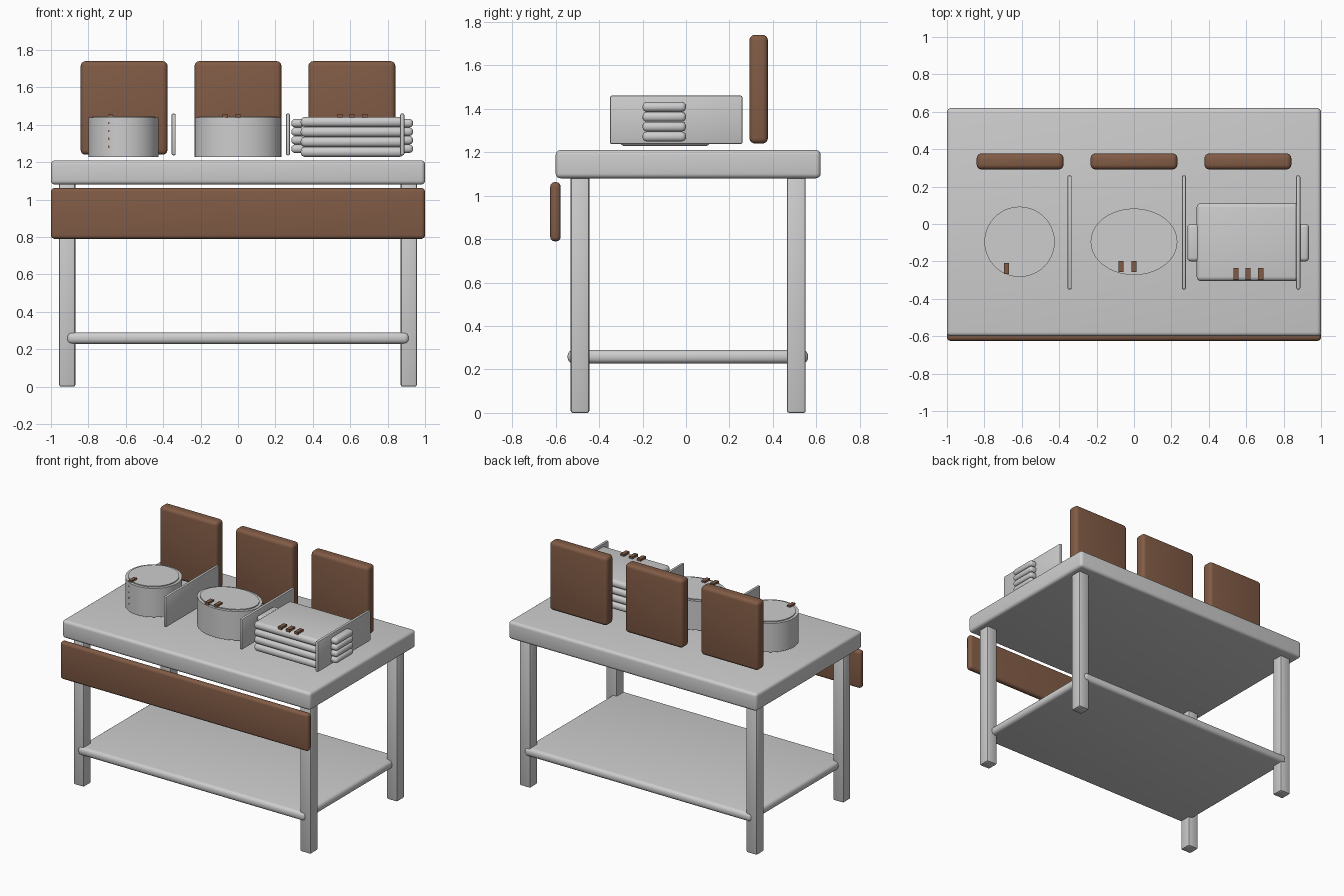
import bpy
import math

if "Cube" in bpy.data.objects:
    bpy.data.objects.remove(bpy.data.objects["Cube"])


def material(name, color):
    m = bpy.data.materials.new(name)
    m.diffuse_color = (*color, 1.0)
    m.use_nodes = True
    m.node_tree.nodes["Principled BSDF"].inputs["Base Color"].default_value = m.diffuse_color
    return m


GREY = material("light_grey", (0.61, 0.61, 0.61))
BROWN = material("wood_brown", (0.22, 0.105, 0.06))


def finish(obj, name, mat, bevel=0.0, segments=4):
    obj.name = name
    obj.data.materials.append(mat)
    bpy.ops.object.transform_apply(location=False, rotation=False, scale=True)
    if bevel:
        mod = obj.modifiers.new("rounding", "BEVEL")
        mod.width = bevel
        mod.segments = segments
        mod.limit_method = "ANGLE"
        mod.angle_limit = math.radians(40)
        bpy.ops.object.modifier_apply(modifier=mod.name)
    bpy.ops.object.shade_smooth_by_angle(angle=math.radians(32))
    return obj


def box(name, x, y, z, mat, bevel=0.0, segments=4):
    """Rounded box from (min, max) ranges."""
    ranges = (x, y, z)
    bpy.ops.mesh.primitive_cube_add(size=1, location=[(a + b) / 2 for a, b in ranges])
    obj = bpy.context.object
    obj.scale = [b - a for a, b in ranges]
    return finish(obj, name, mat, bevel, segments)


def drum(name, x, y, rx, ry, z, bevel=0.0):
    """Elliptical cylinder between two heights."""
    bpy.ops.mesh.primitive_cylinder_add(vertices=40, radius=1, depth=1,
                                        location=(x, y, (z[0] + z[1]) / 2))
    obj = bpy.context.object
    obj.scale = (rx, ry, z[1] - z[0])
    return finish(obj, name, GREY, bevel, 2)


# Table: top, legs, lower shelf and front board
box("table_top", (-1, 1), (-0.6, 0.62), (1.08, 1.21), GREY, 0.022)
for sx in (-1, 1):
    for yc in (-0.488, 0.508):
        xc = sx * 0.913
        box("leg", (xc - 0.043, xc + 0.043), (yc - 0.043, yc + 0.043),
            (0, 1.09), GREY, 0.01, 2)
box("lower_shelf", (-0.915, 0.915), (-0.545, 0.562), (0.228, 0.29), GREY, 0.026)
box("front_board", (-1, 1), (-0.625, -0.577), (0.79, 1.062), BROWN, 0.02)

# One upright panel and one divider per station
for i in range(3):
    xc = (i - 1) * 0.609
    box("back_panel", (xc - 0.232, xc + 0.232), (0.292, 0.377),
        (1.24, 1.74), BROWN, 0.025)
    xd = 0.267 + (i - 1) * 0.611
    box("divider", (xd - 0.011, xd + 0.011), (-0.35, 0.26),
        (1.237, 1.46), GREY, 0.008, 2)

# Round and oval containers with thin lids
for label, xc, rx, ry in (("round", -0.612, 0.188, 0.188), ("oval", 0.0, 0.232, 0.178)):
    drum(label + "_container", xc, -0.095, rx, ry, (1.228, 1.438))
    drum(label + "_lid", xc, -0.095, rx - 0.02, ry - 0.02, (1.436, 1.445))

# Stack of rounded trays with side handles
for i in range(4):
    z0 = 1.228 + i * 0.0535
    box("tray", (0.335, 0.885), (-0.305, 0.112), (z0, z0 + 0.0535), GREY, 0.024)
    zh = 1.272 + i * 0.0455
    for x in ((0.285, 0.355), (0.866, 0.936)):
        box("tray_handle", x, (-0.2, 0.0), (zh - 0.0225, zh + 0.0225), GREY, 0.02)

# Small brown clips on top of the containers
for xc, y in ((-0.07, (-0.257, -0.198)), (0.0, (-0.257, -0.198)),
              (0.545, (-0.297, -0.236)), (0.61, (-0.297, -0.236)),
              (0.678, (-0.297, -0.236))):
    box("clip", (xc - 0.014, xc + 0.014), y, (1.438, 1.457), BROWN)
# Clips layered down through the round container, tips just showing
for z in (1.283, 1.325, 1.367, 1.41, 1.45):
    box("round_clip", (-0.694, -0.668), (-0.267, -0.208), (z - 0.006, z + 0.006), BROWN)
